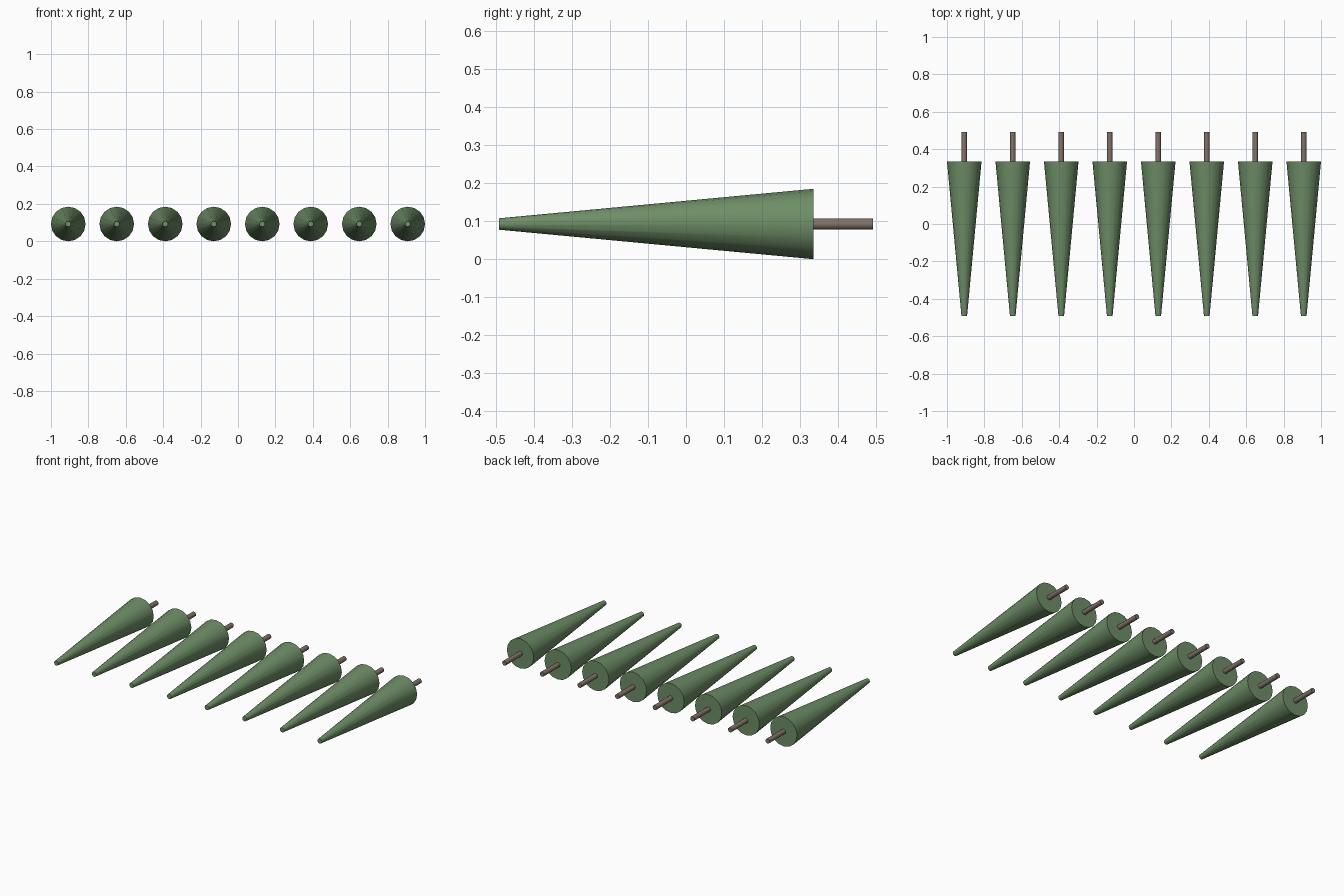
import bpy
import math

cube = bpy.data.objects.get("Cube")
if cube:
    bpy.data.objects.remove(cube, do_unlink=True)


def make_material(name, rgb):
    mat = bpy.data.materials.new(name)
    mat.use_nodes = True
    color = (*rgb, 1.0)
    mat.diffuse_color = color
    mat.node_tree.nodes["Principled BSDF"].inputs["Base Color"].default_value = color
    return mat


green = make_material("foliage green", (0.155, 0.27, 0.135))
brown = make_material("bark brown", (0.22, 0.17, 0.14))

COUNT = 8
RADIUS = 0.0925
TIP_RADIUS = 0.015
FRONT, BASE, BACK = -0.492, 0.335, 0.492
OUTER_X = 1 - RADIUS


def tapered_rod(name, x, y0, y1, r0, r1, sides, mat):
    """Capped cone lying along y, from radius r0 at y0 to r1 at y1."""
    bpy.ops.mesh.primitive_cone_add(
        vertices=sides, radius1=r0, radius2=r1, depth=y1 - y0,
        location=(x, (y0 + y1) / 2, RADIUS), rotation=(-math.pi / 2, 0, 0))
    obj = bpy.context.object
    obj.name = name
    obj.data.materials.append(mat)
    bpy.ops.object.shade_smooth_by_angle(angle=math.radians(40))
    return obj


# Row of trees lying on their sides, tips to the front
for i in range(COUNT):
    x = -OUTER_X + 2 * OUTER_X * i / (COUNT - 1)
    tapered_rod(f"tree_foliage_{i + 1}", x, FRONT, BASE, TIP_RADIUS, RADIUS, 16, green)
    tapered_rod(f"tree_trunk_{i + 1}", x, BASE - 0.01, BACK, 0.015, 0.015, 12, brown)
